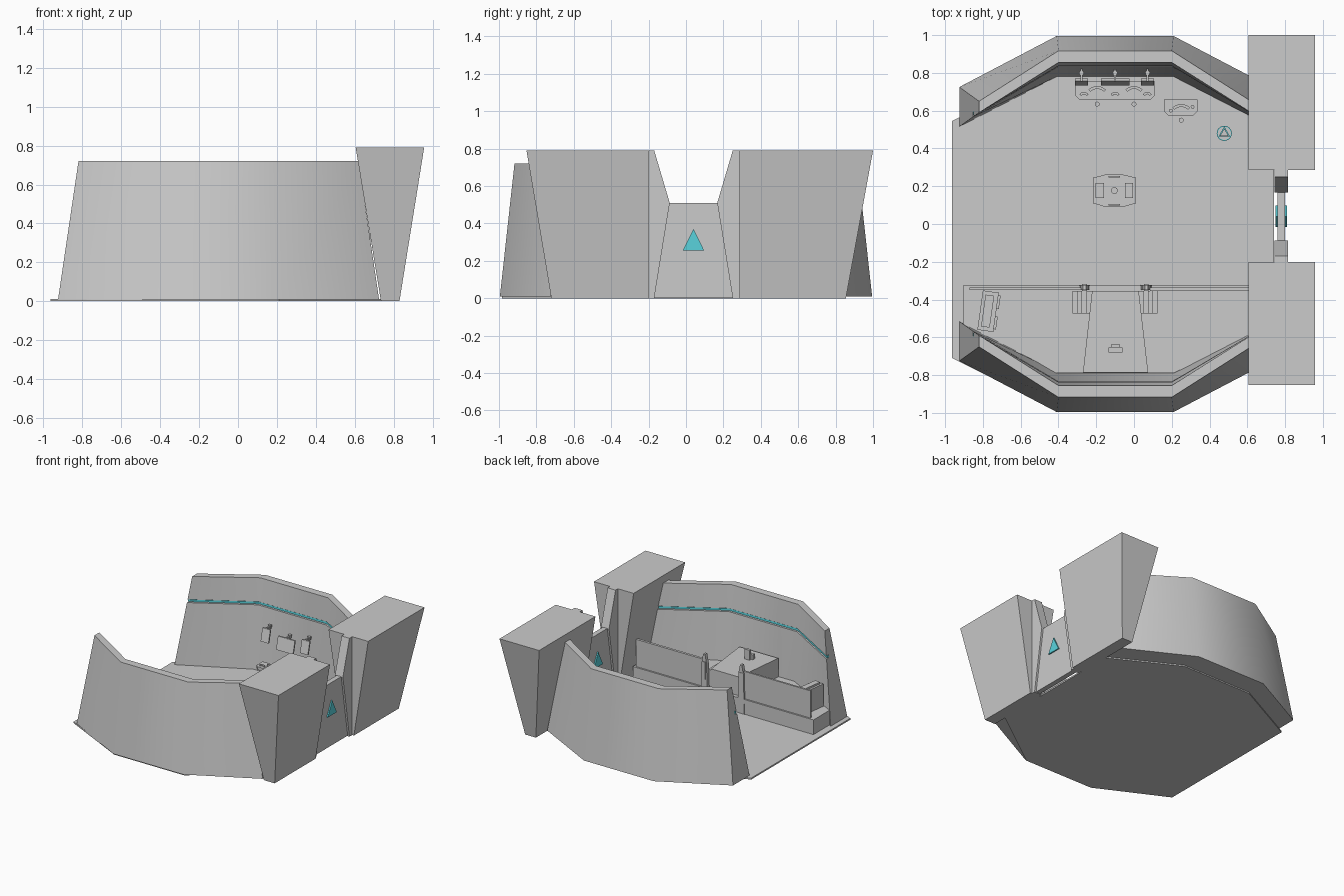
import bpy, bmesh, math
from mathutils import Vector, Matrix

if "Cube" in bpy.data.objects:
    bpy.data.objects.remove(bpy.data.objects["Cube"])

cyan = bpy.data.materials.new("cyan_glow")
cyan.diffuse_color = (0.1, 0.65, 0.72, 1)
cyan.use_nodes = True
cyan.node_tree.nodes["Principled BSDF"].inputs["Base Color"].default_value = cyan.diffuse_color


def loft(name, rings, mat=None, smooth=False):
    """Closed solid through a row of equal-length rings."""
    bm = bmesh.new()
    vs = [[bm.verts.new(p) for p in r] for r in rings]
    n = len(rings[0])
    for a, b in zip(vs, vs[1:]):
        for i in range(n):
            j = (i + 1) % n
            bm.faces.new((a[i], a[j], b[j], b[i]))
    bm.faces.new(vs[0])
    bm.faces.new(vs[-1])
    bmesh.ops.recalc_face_normals(bm, faces=bm.faces)
    me = bpy.data.meshes.new(name)
    bm.to_mesh(me)
    bm.free()
    ob = bpy.data.objects.new(name, me)
    bpy.context.collection.objects.link(ob)
    if mat:
        me.materials.append(mat)
    if smooth:
        bpy.ops.object.select_all(action='DESELECT')
        ob.select_set(True)
        bpy.context.view_layer.objects.active = ob
        bpy.ops.object.shade_smooth_by_angle(angle=math.radians(32))
    return ob


def prism(name, pts, lo, hi, axis='z', mat=None):
    put = {'z': lambda a, b, h: (a, b, h), 'x': lambda a, b, h: (h, a, b),
           'y': lambda a, b, h: (a, h, b)}[axis]
    return loft(name, [[put(a, b, h) for a, b in pts] for h in (lo, hi)], mat)


def rect(x0, x1, y0, y1):
    return [(x0, y0), (x1, y0), (x1, y1), (x0, y1)]


def box(name, x0, x1, y0, y1, z0, z1, mat=None):
    return prism(name, rect(x0, x1, y0, y1), z0, z1, 'z', mat)


def ngon(cx, cy, r, n, start=0):
    return [(cx + r * math.cos(start + i * math.tau / n),
             cy + r * math.sin(start + i * math.tau / n)) for i in range(n)]


def arc(cx, cy, r0, r1, a0, a1, n=8):
    ang = [math.radians(a0 + (a1 - a0) * i / n) for i in range(n + 1)]
    return ([(cx + r1 * math.cos(a), cy + r1 * math.sin(a)) for a in ang] +
            [(cx + r0 * math.cos(a), cy + r0 * math.sin(a)) for a in reversed(ang)])


# Floor plate
prism("floor", [(-.963, .545), (-.41, .83), (.21, .83), (.74, .55),
                (.74, -.6), (.21, -.985), (-.41, -.985), (-.963, -.71)], 0, .012)

# Leaning faceted walls: bottom/top corners at an end station and a middle station
END = [Vector(v) for v in ((-.925, .725, .01), (-.82, .65, .72), (-.82, .59, .72), (-.925, .515, .01))]
MID = [Vector(v) for v in ((-.41, .995, .01), (-.40, .917, .72), (-.40, .855, .72), (-.41, .78, .01))]


def at_height(sec, z, depth):
    p = sec[2].lerp(sec[3], (.72 - z) / .71)
    return p + Vector((0, depth, 0))


def stations(fn, side):
    rings = [fn(END), fn(MID)]
    rings += [[Vector((-.2 - p.x, p.y, p.z)) for p in r] for r in reversed(rings)]
    return [[Vector((p.x, p.y * side, p.z)) for p in r] for r in rings]


def wall_section(s):
    return [s[0], s[1], s[2], at_height(s, .535, 0), at_height(s, .535, .025),
            at_height(s, .51, .025), at_height(s, .51, 0), s[3]]


def strip_section(s):
    return [at_height(s, .53, .03), at_height(s, .53, .008),
            at_height(s, .515, .008), at_height(s, .515, .03)]


for side, nm in ((1, "back"), (-1, "front")):
    loft(nm + "_wall", stations(wall_section, side), smooth=True)
    loft(nm + "_light_strip", stations(strip_section, side), cyan)

# Gate pillars, wider at the top
for nm, yi, yb, yt in (("front", -.2, -.72, -.853), ("back", .285, .855, 1.0)):
    loft(nm + "_pillar", [[(x, y, z) for x, y in rect(x0, x1, yi, yo)]
                          for x0, x1, yo, z in ((.735, .83, yb, 0), (.605, .957, yt, .79))])

# Gate frame, door and triangular emblem
for s, nm in ((-1, "front"), (1, "back")):
    prism(nm + "_door_frame", [(.04 + s * d, z) for d, z in
          ((.25, 0), (.21, 0), (.127, .51), (.21, .79), (.25, .79))], .745, .815, 'x')
prism("door", [(-.17, .005), (.25, .005), (.167, .51), (-.087, .51)], .76, .80, 'x')
prism("door_emblem", [(-.017, .255), (.097, .255), (.04, .37)], .75, .81, 'x', cyan)

# Raised platform along the front wall
prism("platform", [(-.905, -.325), (-.905, -.53), (-.41, -.79), (.21, -.79),
                   (.70, -.55), (.70, -.325)], .01, .13)

# Railings, gate posts and gate bar
box("left_railing", -.87, -.28, -.35, -.335, .16, .35)
box("right_railing", .085, .68, -.355, -.335, .16, .35)
box("left_rail_foot", -.87, -.28, -.347, -.338, .13, .16)
box("right_rail_foot", .085, .68, -.35, -.338, .13, .16)
for x, nm in ((-.262, "left"), (.065, "right")):
    prism(nm + "_post", [(x - .03, .01), (x + .03, .01), (x + .022, .33),
                         (x + .008, .40), (x - .008, .40), (x - .022, .33)], -.35, -.322, 'y')
    box(nm + "_post_cap", x - .012, x + .012, -.355, -.318, .2, .34)

# Central dais with side steps
prism("dais", [(-.222, -.355), (.025, -.355), (.075, -.785), (-.27, -.785)], .13, .28)
for s, nm in ((-1, "left"), (1, "right")):
    for i in range(4):
        a, b = -.1 + s * .12, -.1 + s * (.225 - i * .024)
        box(f"{nm}_step_{i}", min(a, b), max(a, b), -.475, -.355,
            .13 + i * .035, .13 + (i + 1) * .035)

# Seat on the dais
box("dais_seat", -.135, -.062, -.68, -.655, .28, .32)
box("dais_seat_back", -.12, -.077, -.655, -.635, .28, .36)

# Angled cabinet on the platform
turn = Matrix.Translation((-.77, -.462, 0)) @ Matrix.Rotation(math.radians(-8), 4, 'Z')
for nm, b in (("cabinet", (-.045, .04, -.105, .105, .13, .31)),
              ("cabinet_lid", (-.028, .018, -.085, .085, .31, .325)),
              ("cabinet_side_bar", (.04, .052, -.09, -.02, .15, .29)),
              ("cabinet_side_panel", (.04, .052, .02, .09, .15, .29))):
    box(nm, *b).matrix_world = turn


# Control desks with curved gauges, buttons and stools
def desk(name, x0, x1, y0, y1, gauges):
    c = .02
    prism(name, [(x0, y0 + c), (x0 + c, y0), (x1 - c, y0), (x1, y0 + c), (x1, y1), (x0, y1)], .085, .11)
    box(name + "_base", x0 + .03, x1 - .03, y0 + .035, y1, .01, .085)
    for i, g in enumerate(gauges):
        prism(f"{name}_gauge_{i}", arc(g, y1 - .09, .05, .065, 45, 135), .11, .125)
        prism(f"{name}_stool_{i}", ngon(g, y0 - .025, .013, 12), .13, .145)
        prism(f"{name}_stool_leg_{i}", ngon(g, y0 - .025, .005, 8), .01, .13)


desk("long_desk", -.31, .11, .66, .755, (-.195, 0))
desk("small_desk", .16, .335, .575, .66, (.25,))
for i, x in enumerate((-.265, -.1, .07)):
    prism(f"long_desk_dial_{i}", arc(x, .675, .012, .025, 20, 160, 6), .11, .12)
for i, (x, y) in enumerate(((.195, .60), (.31, .62))):
    prism(f"small_desk_button_{i}", ngon(x, y, .01, 8), .11, .12)

# Wall screens on short brackets
for i, (x, hw, z) in enumerate(((-.278, .035, .33), (-.1, .075, .30), (.072, .035, .33))):
    loft(f"screen_{i}", [[(px, y + .012 * k, z + k * .05) for px, y in rect(x - hw, x + hw, .745, .757)]
                         for k in (-1, 1)])
    box(f"screen_arm_{i}", x - .006, x + .006, .755, .84, z + .045, z + .06)
    prism(f"screen_hook_{i}", ngon(x, .80, .013, 8), z + .04, z + .065)

# Floor projector pad with triangle
prism("projector_ring", ngon(.478, .48, .04, 24), .012, .02, 'z', cyan)
prism("projector_pad", ngon(.478, .48, .035, 24), .012, .026)
prism("projector_triangle", ngon(.478, .48, .036, 3, math.pi / 2), .026, .034, 'z', cyan)
prism("projector_top", ngon(.478, .48, .026, 3, math.pi / 2), .034, .042)

# Central table with two side consoles and middle dial
prism("central_table", [(-.217, .11), (-.15, .09), (-.06, .09), (.01, .11),
                        (.01, .245), (-.06, .262), (-.15, .262), (-.217, .245)], .07, .1)
box("central_table_base", -.17, -.035, .12, .23, .01, .07)
for s, nm in ((-1, "left"), (1, "right")):
    cx = -.104 + s * .078
    box(nm + "_table_console", cx - .022, cx + .022, .137, .217, .1, .125)
    box(nm + "_table_edge_panel", -.135, -.075, .176 + s * .074 - .005, .176 + s * .074 + .005, .1, .11)
prism("table_dial", ngon(-.104, .177, .018, 16), .1, .118)
